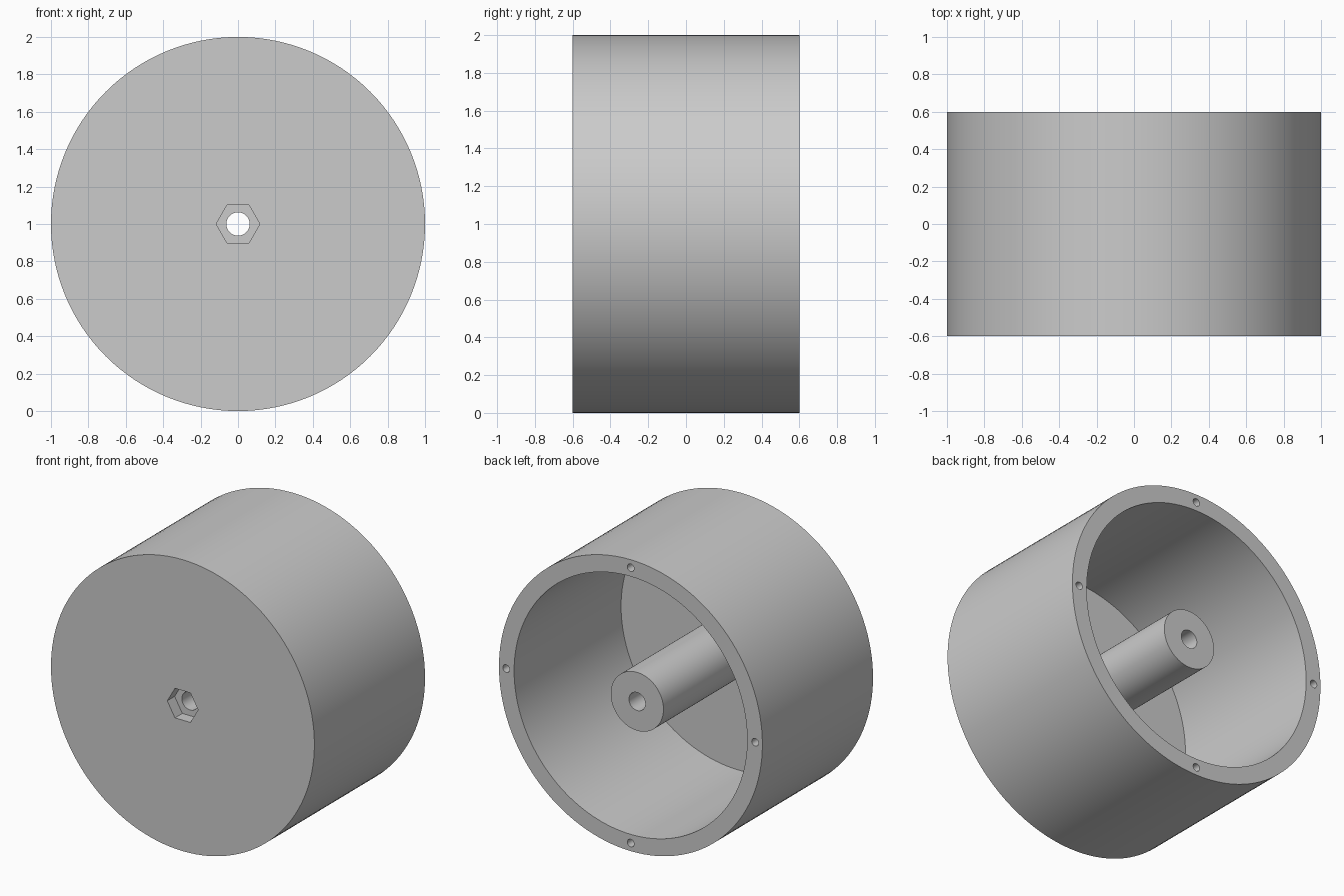
import bpy, bmesh
from math import pi, cos, sin
from mathutils import Vector, Matrix

if "Cube" in bpy.data.objects:
    bpy.data.objects.remove(bpy.data.objects["Cube"], do_unlink=True)

AXIS = Vector((0, 0, 1))  # the wheel axle passes through here, along y
FRONT, BACK = -0.6, 0.6
BORE, HUB, INNER, OUTER = 0.062, 0.2, 0.885, 1.0
FLOOR, HUB_END = -0.56, 0.53

grey = bpy.data.materials.new("plain grey")
grey.use_nodes = True
colour = (0.6, 0.6, 0.6, 1)
grey.diffuse_color = colour
grey.node_tree.nodes["Principled BSDF"].inputs["Base Color"].default_value = colour


def lathe(name, profile, segments):
    """Revolve a closed (radius, y) profile about the axle."""
    bm = bmesh.new()
    verts = [bm.verts.new(AXIS + Vector((r, y, 0))) for r, y in profile]
    edges = [bm.edges.new((a, b)) for a, b in zip(verts, verts[1:] + verts[:1])]
    bmesh.ops.spin(bm, geom=verts + edges, cent=AXIS, axis=(0, 1, 0),
                   angle=2 * pi, steps=segments, use_merge=True)
    bmesh.ops.remove_doubles(bm, verts=bm.verts, dist=0.0001)
    bmesh.ops.recalc_face_normals(bm, faces=bm.faces)
    mesh = bpy.data.meshes.new(name)
    bm.to_mesh(mesh)
    bm.free()
    obj = bpy.data.objects.new(name, mesh)
    bpy.context.collection.objects.link(obj)
    mesh.materials.append(grey)
    return obj


def cut(target, sides, radius, x, z, y_start, y_end, turn=0):
    """Sink a prism-shaped hole parallel to the axle."""
    bpy.ops.mesh.primitive_cylinder_add(
        vertices=sides, radius=radius, depth=y_end - y_start,
        location=(x, (y_start + y_end) / 2, z), rotation=(pi / 2, turn, 0))
    cutter = bpy.context.object
    cutter.name = "hole_cutter"
    cutter.hide_render = True
    cutter.data.materials.append(grey)
    mod = target.modifiers.new("hole", "BOOLEAN")
    mod.operation, mod.solver, mod.object = "DIFFERENCE", "EXACT", cutter
    bpy.context.view_layer.objects.active = target
    bpy.ops.object.modifier_apply(modifier=mod.name)
    bpy.data.objects.remove(cutter, do_unlink=True)


# Drum with closed front, open back and bored centre hub
drum = lathe("wheel_drum_with_hub", [
    (BORE, FRONT), (OUTER, FRONT), (OUTER, BACK), (INNER, BACK),
    (INNER, FLOOR), (HUB, FLOOR), (HUB, HUB_END), (BORE, HUB_END)], 128)

# Hexagonal nut pocket in the front
cut(drum, 6, 0.117, 0, 1, FRONT - 0.1, FRONT + 0.08, pi / 6)

# Four screw holes in the back rim
for i in range(4):
    a = i * pi / 2
    cut(drum, 24, 0.026, 0.945 * cos(a), 1 + 0.945 * sin(a), BACK - 0.2, BACK + 0.1)

# Smooth round walls, crisp rims
bpy.ops.object.select_all(action="DESELECT")
drum.select_set(True)
bpy.context.view_layer.objects.active = drum
bpy.ops.object.shade_smooth_by_angle(angle=pi / 6)
